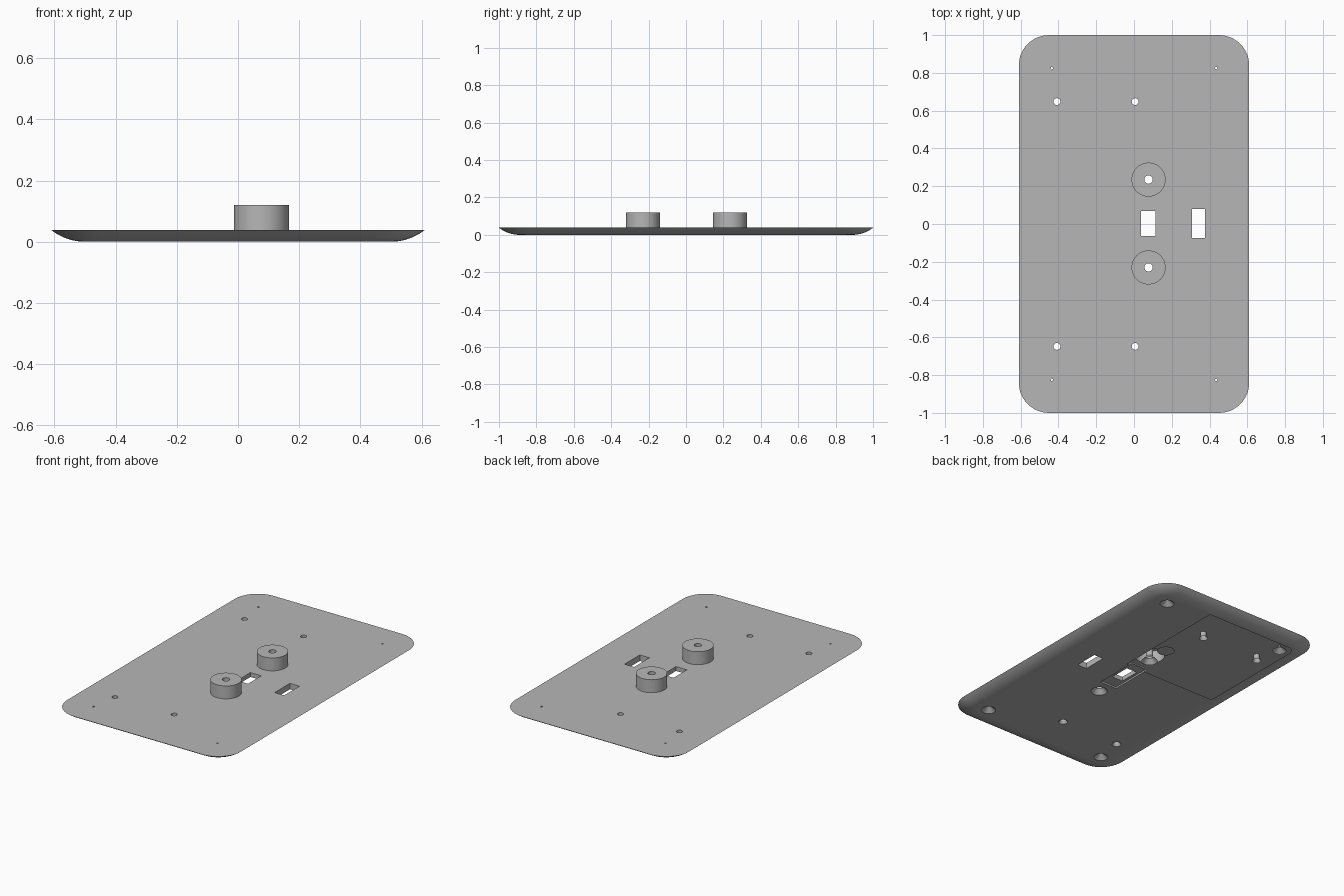
import bpy, bmesh, math
from mathutils import Vector

cube = bpy.data.objects.get("Cube")
if cube:
    bpy.data.objects.remove(cube, do_unlink=True)

grey = bpy.data.materials.new("plain_grey")
grey.use_nodes = True
colour = (0.47, 0.47, 0.47, 1)
grey.diffuse_color = colour
grey.node_tree.nodes["Principled BSDF"].inputs["Base Color"].default_value = colour

HALF_X, HALF_Y, THICK = 0.61, 1.0, 0.038
CORNER, INSET = 0.16, 0.11
BOSS_TOP = 0.12
BOSSES = [(0.077, 0.235), (0.077, -0.23)]


def make_object(name, bm):
    bmesh.ops.recalc_face_normals(bm, faces=bm.faces)
    mesh = bpy.data.meshes.new(name)
    bm.to_mesh(mesh)
    bm.free()
    mesh.materials.append(grey)
    obj = bpy.data.objects.new(name, mesh)
    bpy.context.collection.objects.link(obj)
    return obj


def loft(bm, rings):
    """Closed solid through a stack of equal rings."""
    loops = [[bm.verts.new(p) for p in ring] for ring in rings]
    for low, high in zip(loops, loops[1:]):
        for i in range(len(low)):
            j = (i + 1) % len(low)
            bm.faces.new((low[i], low[j], high[j], high[i]))
    bm.faces.new(loops[0][::-1])
    bm.faces.new(loops[-1])


def lathe(bm, centre, profile, sides=48):
    angles = [2 * math.pi * i / sides for i in range(sides)]
    loft(bm, [[(centre[0] + r * math.cos(a), centre[1] + r * math.sin(a), z)
               for a in angles] for r, z in profile])


def box(bm, x0, x1, y0, y1, z0, z1):
    loft(bm, [[(x0, y0, z), (x1, y0, z), (x1, y1, z), (x0, y1, z)] for z in (z0, z1)])


def rounded_ring(inset, z, steps=12):
    r = CORNER - inset
    ring = []
    for q, (sx, sy) in enumerate([(1, 1), (-1, 1), (-1, -1), (1, -1)]):
        for i in range(steps + 1):
            a = (q + i / steps) * math.pi / 2
            ring.append((sx * (HALF_X - CORNER) + r * math.cos(a),
                         sy * (HALF_Y - CORNER) + r * math.sin(a), z))
    return ring


def boolean(target, bm, operation):
    helper = make_object("helper", bm)
    helper.hide_render = True
    mod = target.modifiers.new("bool", 'BOOLEAN')
    mod.operation, mod.solver, mod.object = operation, 'EXACT', helper
    bpy.context.view_layer.update()
    graph = bpy.context.evaluated_depsgraph_get()
    mesh = bpy.data.meshes.new_from_object(target.evaluated_get(graph))
    target.modifiers.clear()
    target.data = mesh
    bpy.data.objects.remove(helper, do_unlink=True)


# Plate with rounded corners and a curved underside rim
bm = bmesh.new()
radius = (INSET ** 2 + THICK ** 2) / (2 * THICK)
sweep = math.asin(INSET / radius)
rings = []
for i in range(9):
    a = sweep * i / 8
    rings.append(rounded_ring(INSET - radius * math.sin(a), radius * (1 - math.cos(a))))
loft(bm, rings)
plate = make_object("cover_plate", bm)

# Two raised bosses
bm = bmesh.new()
for c in BOSSES:
    lathe(bm, c, [(0.09, 0.02), (0.09, BOSS_TOP)], 64)
boolean(plate, bm, 'UNION')

# Countersunk holes and the side slot
bm = bmesh.new()
for c in BOSSES:
    lathe(bm, c, [(0.05, -0.01), (0.048, 0), (0.022, 0.03), (0.022, 0.15)])
for sy in (-1, 1):
    for x in (-0.435, 0.435):
        lathe(bm, (x, sy * 0.825), [(0.042, -0.01), (0.042, 0), (0.006, 0.03), (0.006, 0.06)], 32)
    for x in (-0.408, 0.006):
        lathe(bm, (x, sy * 0.648), [(0.027, -0.01), (0.027, 0), (0.018, 0.015), (0.018, 0.06)], 32)
box(bm, 0.308, 0.375, -0.073, 0.08, -0.02, 0.08)
boolean(plate, bm, 'DIFFERENCE')

# Centre slot with a shallow recess below
bm = bmesh.new()
box(bm, 0.038, 0.114, -0.063, 0.07, -0.02, 0.08)
boolean(plate, bm, 'DIFFERENCE')
bm = bmesh.new()
box(bm, 0.02, 0.14, -0.142, 0.147, -0.02, 0.01)
boolean(plate, bm, 'DIFFERENCE')

# Open rectangular area in the underside
bm = bmesh.new()
bm.from_mesh(plate.data)


def underside():
    return [f for f in bm.faces
            if f.normal.z < -0.99 and all(abs(v.co.z) < 1e-4 for v in f.verts)]


for f in underside():
    for e in f.edges:
        e.smooth = False
bmesh.ops.triangulate(bm, faces=underside())
X0, X1, Y0, Y1 = -0.515, 0.157, 0.12, 0.89
for point, normal in [((X0, 0, 0), (1, 0, 0)), ((X1, 0, 0), (1, 0, 0)),
                      ((0, Y0, 0), (0, 1, 0)), ((0, Y1, 0), (0, 1, 0))]:
    faces = underside()
    edges = {e for f in faces for e in f.edges}
    verts = {v for f in faces for v in f.verts}
    bmesh.ops.bisect_plane(bm, geom=list(verts) + list(edges) + faces, dist=1e-6,
                           plane_co=Vector(point), plane_no=Vector(normal))
gone = []
for f in underside():
    c = f.calc_center_median()
    if X0 < c.x < X1 and Y0 < c.y < Y1:
        gone.append(f)
bmesh.ops.delete(bm, geom=gone, context='FACES')
bm.to_mesh(plate.data)
bm.free()

# Flush discs on the underside
for side, y in (("back", 0.39), ("front", -0.39)):
    bm = bmesh.new()
    lathe(bm, (0.08, y), [(0.052, 0), (0.052, 0.001)])
    make_object(side + "_flush_disc", bm)

# Smooth curved walls, crisp edges
for o in bpy.context.selected_objects:
    o.select_set(False)
plate.select_set(True)
bpy.context.view_layer.objects.active = plate
bpy.ops.object.shade_smooth_by_angle(angle=math.radians(25))
